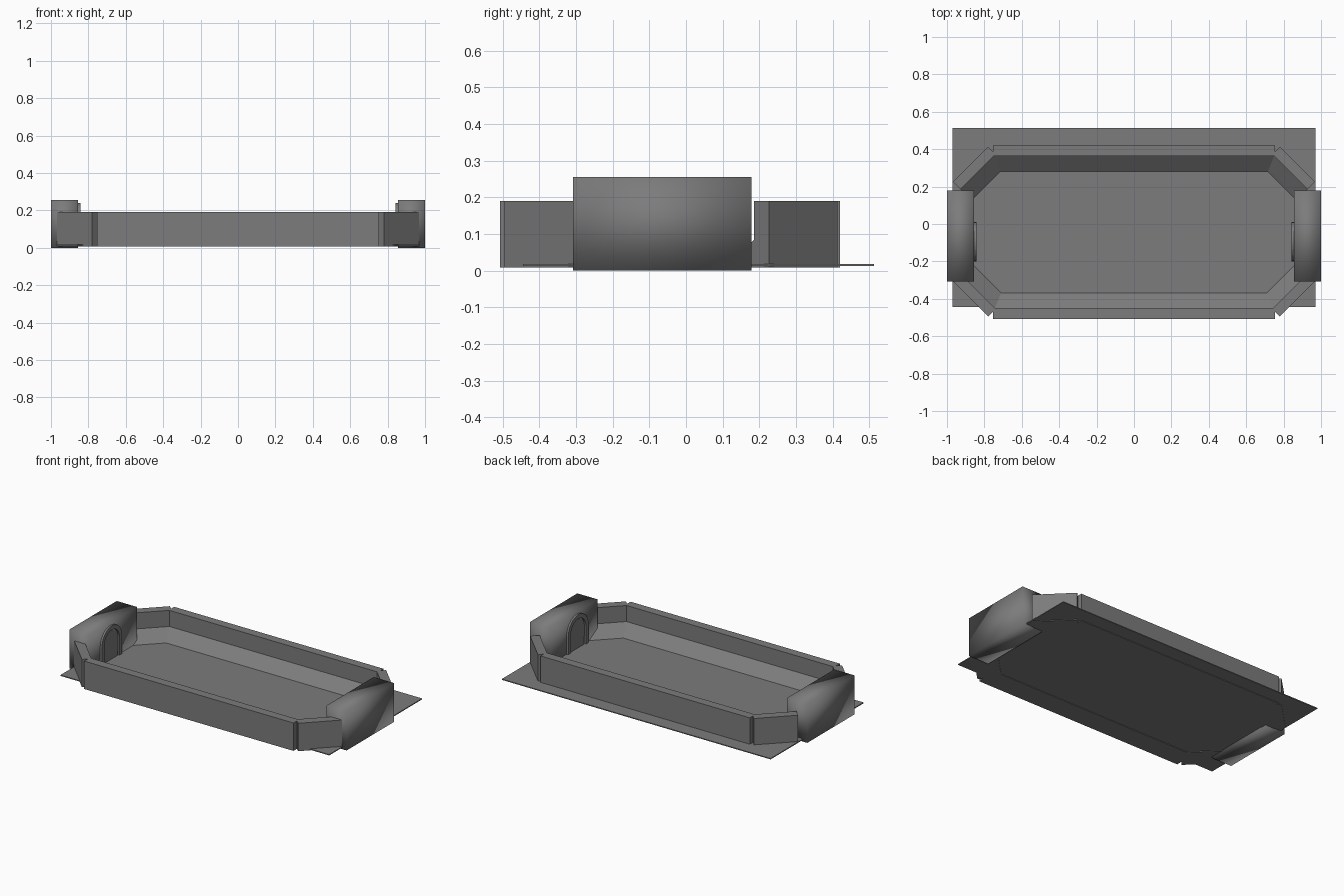
import bpy, bmesh, math
from mathutils import Vector

cube = bpy.data.objects.get("Cube")
if cube:
    bpy.data.objects.remove(cube, do_unlink=True)

grey = bpy.data.materials.new("mid_grey")
grey.use_nodes = True
GREY = (0.2, 0.2, 0.2, 1)
grey.diffuse_color = GREY
grey.node_tree.nodes["Principled BSDF"].inputs["Base Color"].default_value = GREY


def finish(name, bm, smooth=False):
    bmesh.ops.recalc_face_normals(bm, faces=bm.faces)
    mesh = bpy.data.meshes.new(name)
    bm.to_mesh(mesh)
    bm.free()
    mesh.materials.append(grey)
    for p in mesh.polygons:
        p.use_smooth = smooth
    obj = bpy.data.objects.new(name, mesh)
    bpy.context.collection.objects.link(obj)
    return obj


def prism(name, points, offset):
    """Extrude a closed outline along an offset."""
    bm = bmesh.new()
    face = bm.faces.new([bm.verts.new(p) for p in points])
    ext = bmesh.ops.extrude_face_region(bm, geom=[face], use_keep_orig=True)
    verts = [g for g in ext["geom"] if isinstance(g, bmesh.types.BMVert)]
    bmesh.ops.translate(bm, verts=verts, vec=offset)
    return finish(name, bm)


def box(name, lo, hi, smooth=False):
    bm = bmesh.new()
    bmesh.ops.create_cube(bm, size=1)
    for v in bm.verts:
        v.co = [lo[i] + (v.co[i] + 0.5) * (hi[i] - lo[i]) for i in range(3)]
    return finish(name, bm, smooth)


# Wall cross-section: distance inward from the outer face, height
PROFILE = [(0, 0.008), (0, 0.19), (0.057, 0.19), (0.057, 0.085), (0.143, 0.015), (0.143, 0.008)]


def wall(name, start, end, inward):
    a, b = Vector((*start, 0)), Vector((*end, 0))
    n = Vector((*inward, 0)).normalized()
    prism(name, [a + n * d + Vector((0, 0, z)) for d, z in PROFILE], b - a)


# Floor sheet
box("floor", (-0.97, -0.445, 0.012), (0.97, 0.513, 0.018))

# Long walls
wall("front_wall", (-0.755, -0.507), (0.755, -0.507), (0, 1))
wall("back_wall", (-0.755, 0.42), (0.755, 0.42), (0, -1))


# Arch outline on an end block
ARCH_Y, SPRING = -0.095, 0.135


def arch(r, base):
    arc = [(ARCH_Y + r * math.cos(math.pi * i / 16), SPRING + r * math.sin(math.pi * i / 16))
           for i in range(17)]
    return [(ARCH_Y + r, base)] + arc + [(ARCH_Y - r, base)]


for side, s in (("left", 1), ("right", -1)):
    # Diagonal corner walls
    wall(f"front_{side}_corner", (s * 0.78, -0.495), (s * 0.967, -0.308), (-s, 1))
    wall(f"back_{side}_corner", (s * 0.78, 0.413), (s * 0.967, 0.226), (-s, -1))

    # Softly shaded end block
    xs = sorted((s * 0.855, s))
    box(f"{side}_end_block", (xs[0], -0.308, 0), (xs[1], 0.178, 0.255), smooth=True)

    # Arched doorway: raised frame around a thin panel
    outline = arch(0.105, 0.015) + arch(0.078, 0.015)[::-1]
    prism(f"{side}_arch_frame", [(s * 0.86, y, z) for y, z in outline], (-s * 0.017, 0, 0))
    prism(f"{side}_arch_panel", [(s * 0.86, y, z) for y, z in arch(0.07, 0.015)], (-s * 0.009, 0, 0))
